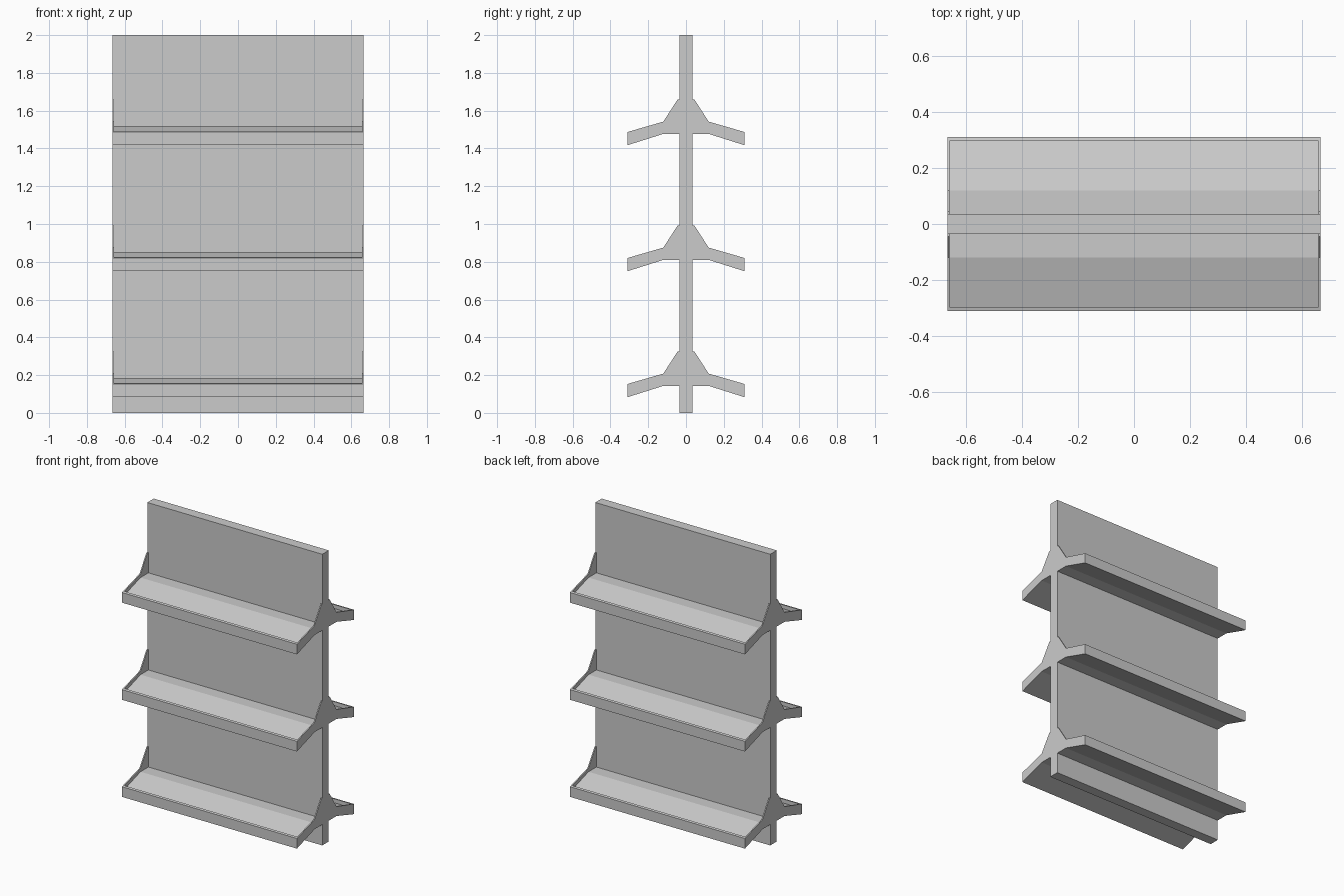
import bpy, bmesh

if "Cube" in bpy.data.objects:
    bpy.data.objects.remove(bpy.data.objects["Cube"])

HALF_W = 0.665      # half width of the unit
END_T = 0.008       # thickness of the shelf end brackets
PANEL_Y = 0.035     # half thickness of the centre panel


def prism(name, profile, x0, x1):
    """Extrude a (y, z) profile along x from x0 to x1."""
    bm = bmesh.new()
    face = bm.faces.new([bm.verts.new((x0, y, z)) for y, z in profile])
    ext = bmesh.ops.extrude_face_region(bm, geom=[face])
    moved = [v for v in ext["geom"] if isinstance(v, bmesh.types.BMVert)]
    bmesh.ops.translate(bm, verts=moved, vec=(x1 - x0, 0, 0))
    bmesh.ops.recalc_face_normals(bm, faces=bm.faces)
    mesh = bpy.data.meshes.new(name)
    bm.to_mesh(mesh)
    bm.free()
    obj = bpy.data.objects.new(name, mesh)
    bpy.context.collection.objects.link(obj)
    return obj


# Centre panel
prism("centre_panel", [(-PANEL_Y, 0), (PANEL_Y, 0), (PANEL_Y, 2), (-PANEL_Y, 2)],
      -HALF_W, HALF_W)

# Sloping tray with a raised front lip, z measured from the lip's lower edge
TRAY = [(PANEL_Y, 0.06), (0.12, 0.06), (0.31, 0), (0.31, 0.07), (0.295, 0.074),
        (0.295, 0.047), (0.12, 0.102), (PANEL_Y, 0.102)]

# End bracket that closes the tray and rises against the panel
BRACKET = [(PANEL_Y, 0.06), (0.12, 0.06), (0.31, 0), (0.31, 0.07),
           (0.12, 0.125), (0.044, 0.243), (PANEL_Y, 0.243)]

# Three levels of shelves on both faces of the panel
for level, base in enumerate((0.083, 0.75, 1.417), 1):
    for side, s in (("front", -1), ("back", 1)):
        tray = [(s * y, base + z) for y, z in TRAY]
        bracket = [(s * y, base + z) for y, z in BRACKET]
        inner = HALF_W - END_T
        prism(f"{side}_shelf_{level}", tray, -inner, inner)
        prism(f"{side}_bracket_left_{level}", bracket, -HALF_W, -inner)
        prism(f"{side}_bracket_right_{level}", bracket, inner, HALF_W)
